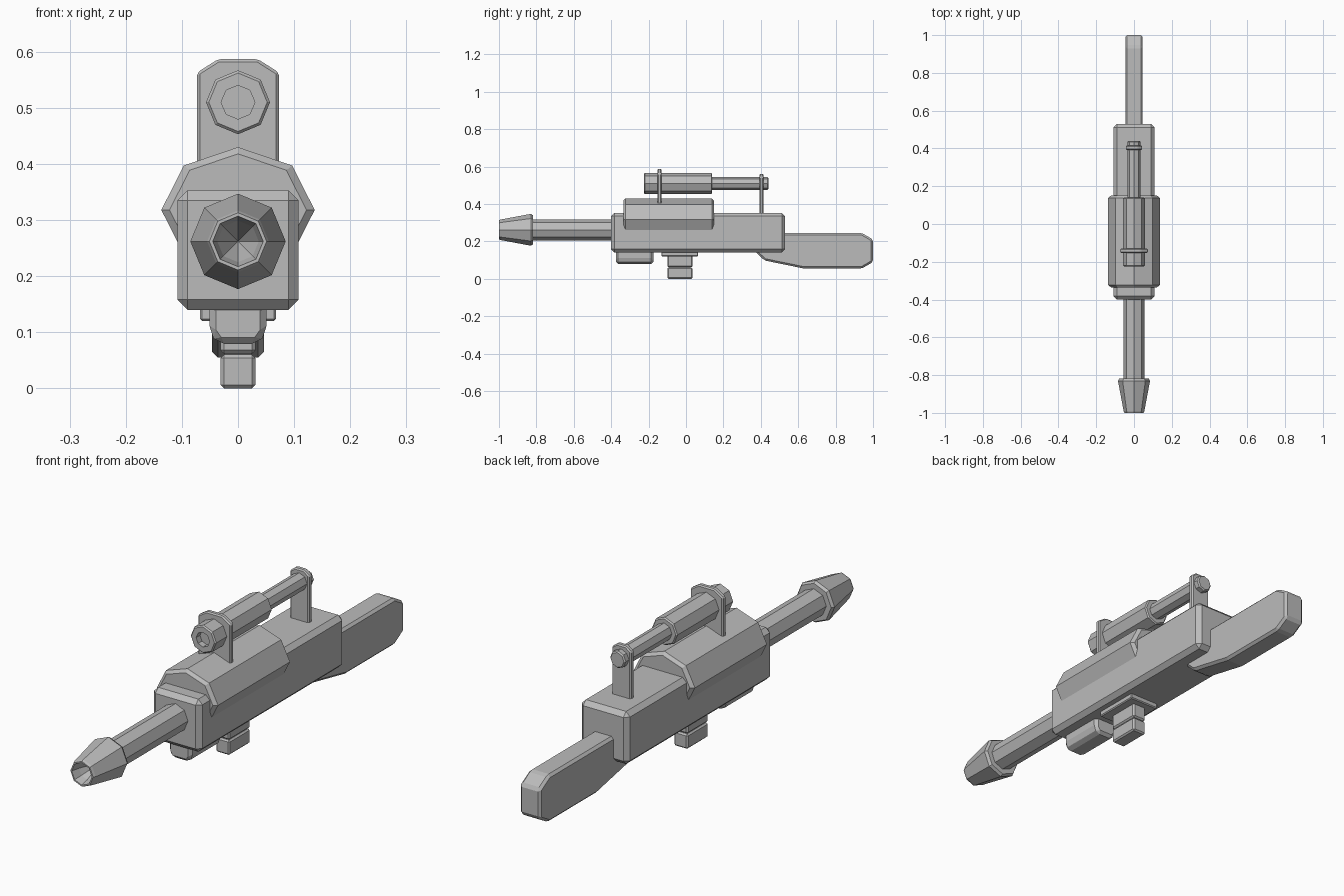
import bpy
import bmesh
from math import sin, cos, tau

cube = bpy.data.objects.get("Cube")
if cube:
    bpy.data.objects.remove(cube, do_unlink=True)

grey = bpy.data.materials.new("plain_grey")
grey.use_nodes = True
colour = (0.5, 0.5, 0.5, 1)
grey.diffuse_color = colour
grey.node_tree.nodes["Principled BSDF"].inputs["Base Color"].default_value = colour


def finish(name, bm, bevel=0):
    """Turn a bmesh into a flat-shaded object, with optional chamfered edges."""
    bmesh.ops.remove_doubles(bm, verts=bm.verts, dist=1e-5)
    bmesh.ops.recalc_face_normals(bm, faces=bm.faces)
    mesh = bpy.data.meshes.new(name)
    bm.to_mesh(mesh)
    bm.free()
    mesh.materials.append(grey)
    obj = bpy.data.objects.new(name, mesh)
    bpy.context.collection.objects.link(obj)
    if bevel:
        mod = obj.modifiers.new("chamfer", "BEVEL")
        mod.width = bevel
        mod.segments = 1
        mod.limit_method = "ANGLE"
    return obj


def box(name, x, y, z, bevel):
    """Box of half width x spanning the y and z ranges."""
    bm = bmesh.new()
    bmesh.ops.create_cube(bm, size=1)
    for v in bm.verts:
        v.co = (v.co.x * 2 * x,
                y[0] + (v.co.y + 0.5) * (y[1] - y[0]),
                z[0] + (v.co.z + 0.5) * (z[1] - z[0]))
    return finish(name, bm, bevel)


def prism(name, points, axis, start, end, bevel):
    """Extrude an outline: (y, z) points along x, or (x, z) points along y."""
    bm = bmesh.new()

    def place(p, d):
        return (d, p[0], p[1]) if axis == "x" else (p[0], d, p[1])

    face = bm.faces.new([bm.verts.new(place(p, start)) for p in points])
    out = bmesh.ops.extrude_face_region(bm, geom=[face])
    for v in out["geom"]:
        if isinstance(v, bmesh.types.BMVert):
            v.co[0 if axis == "x" else 1] = end
    return finish(name, bm, bevel)


def lathe(name, profile, z, x_scale=1):
    """Eight-sided turned part along y from (radius, y) points, a corner on top."""
    bm = bmesh.new()
    rings = [[bm.verts.new((r * x_scale * sin(tau * i / 8), y, z + r * cos(tau * i / 8)))
              for i in range(8)] for r, y in profile]
    for a, b in zip(rings, rings[1:]):
        for i in range(8):
            j = (i + 1) % 8
            bm.faces.new((a[i], a[j], b[j], b[i]))
    # Flat caps where the profile does not already close to a point
    for ring, (r, _) in ((rings[0], profile[0]), (rings[-1], profile[-1])):
        if r > 0:
            bm.faces.new(ring)
    bmesh.ops.dissolve_degenerate(bm, dist=1e-6, edges=bm.edges)
    return finish(name, bm)


# Main body and the faceted cowl over it
box("receiver", 0.108, (-0.4, 0.53), (0.14, 0.353), 0.018)
lathe("cowl", [(0.1, -0.335), (0.112, -0.323), (0.112, 0.138), (0.1, 0.15)], 0.318, 1.22)

# Barrel and flared muzzle with a tapering bore
BORE = 0.262
lathe("barrel", [(0.056, -0.85), (0.056, -0.38)], BORE)
lathe("muzzle", [(0, -0.88), (0.037, -0.965), (0.045, -1), (0.051, -1), (0.055, -0.99),
                 (0.085, -0.83), (0.078, -0.818), (0.05, -0.818)], BORE)

# Sight: wide front tube with recessed lens, thin rear tube
SIGHT = 0.51
lathe("sight_front_tube", [(0.03, -0.2), (0.03, -0.225), (0.052, -0.225), (0.057, -0.22),
                           (0.057, 0.135), (0.052, 0.14)], SIGHT)
lathe("sight_rear_tube", [(0.035, 0.13), (0.035, 0.435), (0.03, 0.44)], SIGHT)


def mount(name, half, top, shoulder, base, y0, y1):
    prism(name, [(-half, base), (half, base), (half, shoulder), (half * 0.48, top),
                 (-half * 0.48, top), (-half, shoulder)], "y", y0, y1, 0.005)


mount("front_sight_mount", 0.073, 0.587, 0.563, 0.37, -0.153, -0.13)
mount("rear_sight_mount", 0.043, 0.56, 0.543, 0.34, 0.392, 0.415)

# Shoulder stock
prism("stock", [(0.37, 0.145), (0.42, 0.098), (0.63, 0.055), (0.94, 0.055), (1, 0.09),
                (1, 0.21), (0.94, 0.245), (0.37, 0.245)], "x", -0.046, 0.046, 0.01)

# Underside: rounded block, flange and two-part grip
prism("under_block", [(-0.051, 0.16), (-0.051, 0.1), (-0.036, 0.079),
                      (0.036, 0.079), (0.051, 0.1), (0.051, 0.16)], "y", -0.375, -0.175, 0.012)
box("grip_flange", 0.068, (-0.132, 0.065), (0.12, 0.145), 0.004)
box("grip_upper", 0.031, (-0.1, 0.035), (0.062, 0.13), 0.006)
box("grip_lower", 0.031, (-0.1, 0.035), (0, 0.06), 0.006)
box("grip_core", 0.024, (-0.09, 0.025), (0.04, 0.08), 0)
